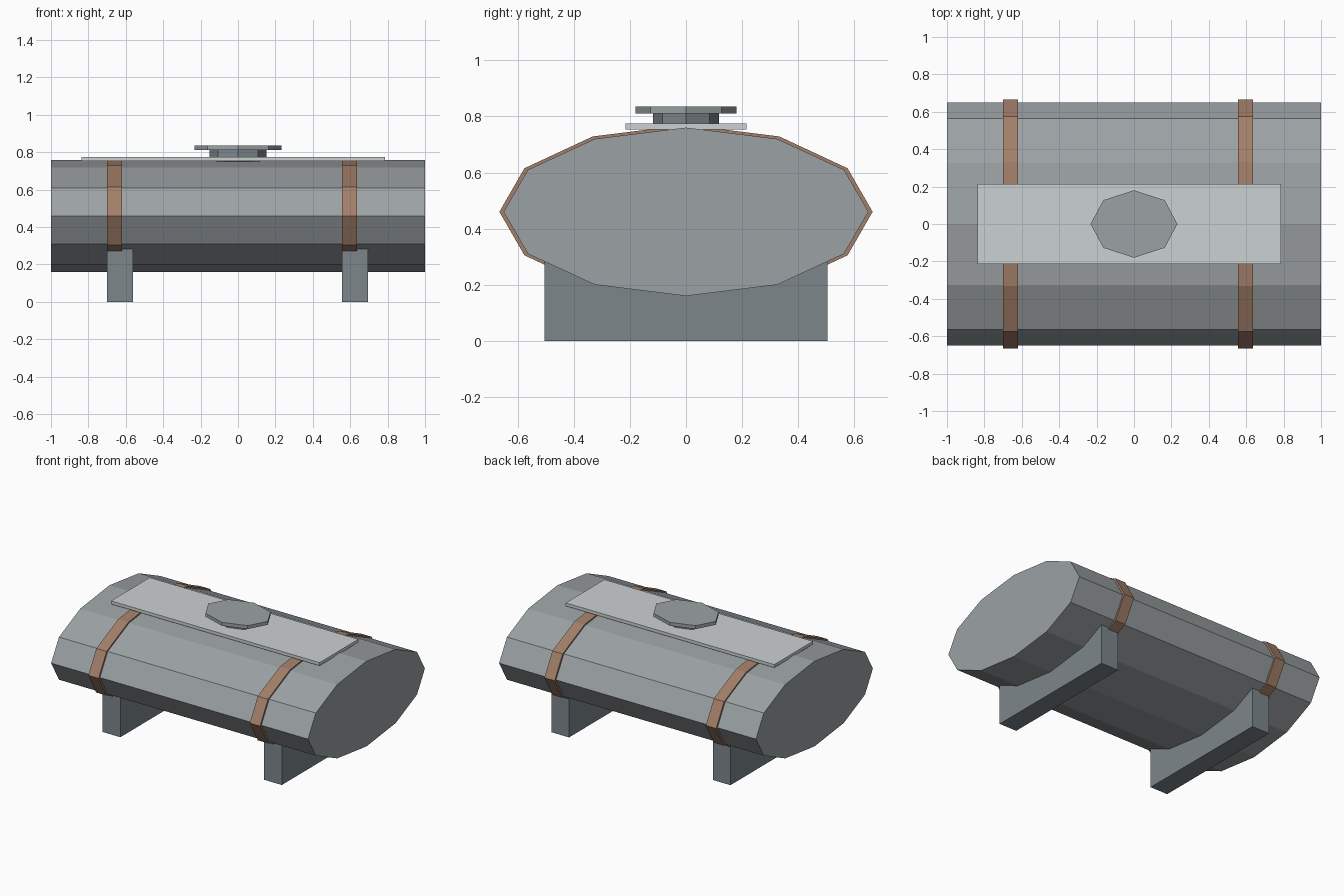
import bpy, bmesh
from math import cos, sin, pi

if "Cube" in bpy.data.objects:
    bpy.data.objects.remove(bpy.data.objects["Cube"])

CENTRE_Z = 0.46


def paint(name, rgb):
    mat = bpy.data.materials.new(name)
    mat.diffuse_color = (*rgb, 1)
    mat.use_nodes = True
    mat.node_tree.nodes["Principled BSDF"].inputs["Base Color"].default_value = mat.diffuse_color
    return mat


STEEL = paint("steel", (0.33, 0.36, 0.37))
DARK = paint("dark_steel", (0.20, 0.24, 0.26))
LIGHT = paint("light_plate", (0.60, 0.64, 0.65))
RUST = paint("strap_brown", (0.36, 0.21, 0.14))


def oval(n, a, b):
    return [(a * cos(2 * pi * i / n), b * sin(2 * pi * i / n)) for i in range(n)]


def prism(name, start, end, mat, hole=None):
    """Join two matching outlines; with a hole (start, end) it becomes a ring."""
    bm = bmesh.new()
    loops = [[bm.verts.new(p) for p in pts] for pts in (start, end, *(hole or ()))]
    n = len(start)

    def bridge(a, b):
        for i in range(n):
            j = (i + 1) % n
            bm.faces.new((a[i], a[j], b[j], b[i]))

    bridge(loops[0], loops[1])
    if hole:
        bridge(loops[1], loops[3])
        bridge(loops[3], loops[2])
        bridge(loops[2], loops[0])
    else:
        bm.faces.new(loops[0])
        bm.faces.new(loops[1])
    bmesh.ops.recalc_face_normals(bm, faces=bm.faces)
    mesh = bpy.data.meshes.new(name)
    bm.to_mesh(mesh)
    bm.free()
    mesh.materials.append(mat)
    obj = bpy.data.objects.new(name, mesh)
    bpy.context.collection.objects.link(obj)
    return obj


def along_x(profile, x, z=0.0):
    return [(x, p, q + z) for p, q in profile]


def along_z(profile, z, x=0.0):
    return [(p + x, q, z) for p, q in profile]


# Twelve-sided oval tank
tank = oval(12, 0.65, 0.30)
prism("tank", along_x(tank, -1, CENTRE_Z), along_x(tank, 1, CENTRE_Z), STEEL)

# Straps around the tank
outer, inner = oval(12, 0.665, 0.31), oval(12, 0.648, 0.299)
for side, x in (("left", -0.70), ("right", 0.557)):
    ends = (x, x + 0.08)
    prism(side + "_strap", *[along_x(outer, e, CENTRE_Z) for e in ends], RUST,
          hole=[along_x(inner, e, CENTRE_Z) for e in ends])

# Saddle feet, cut to the underside of the tank
saddle = [(-0.505, 0), (0.505, 0), (0.505, 0.285), (0.325, 0.202),
          (0, 0.162), (-0.325, 0.202), (-0.505, 0.285)]
for side, x in (("left", -0.70), ("right", 0.557)):
    prism(side + "_saddle", along_x(saddle, x), along_x(saddle, x + 0.138), DARK)

# Walkway plate on top
plate = [(-0.838, -0.215), (0.786, -0.215), (0.786, 0.215), (-0.838, 0.215)]
prism("top_plate", along_z(plate, 0.753), along_z(plate, 0.775), LIGHT)

# Filler neck and cap
neck, cap = oval(8, 0.153, 0.118), oval(8, 0.232, 0.18)
prism("filler_neck", along_z(neck, 0.75), along_z(neck, 0.813), DARK)
prism("filler_cap", along_z(cap, 0.811), along_z(cap, 0.835), STEEL)
